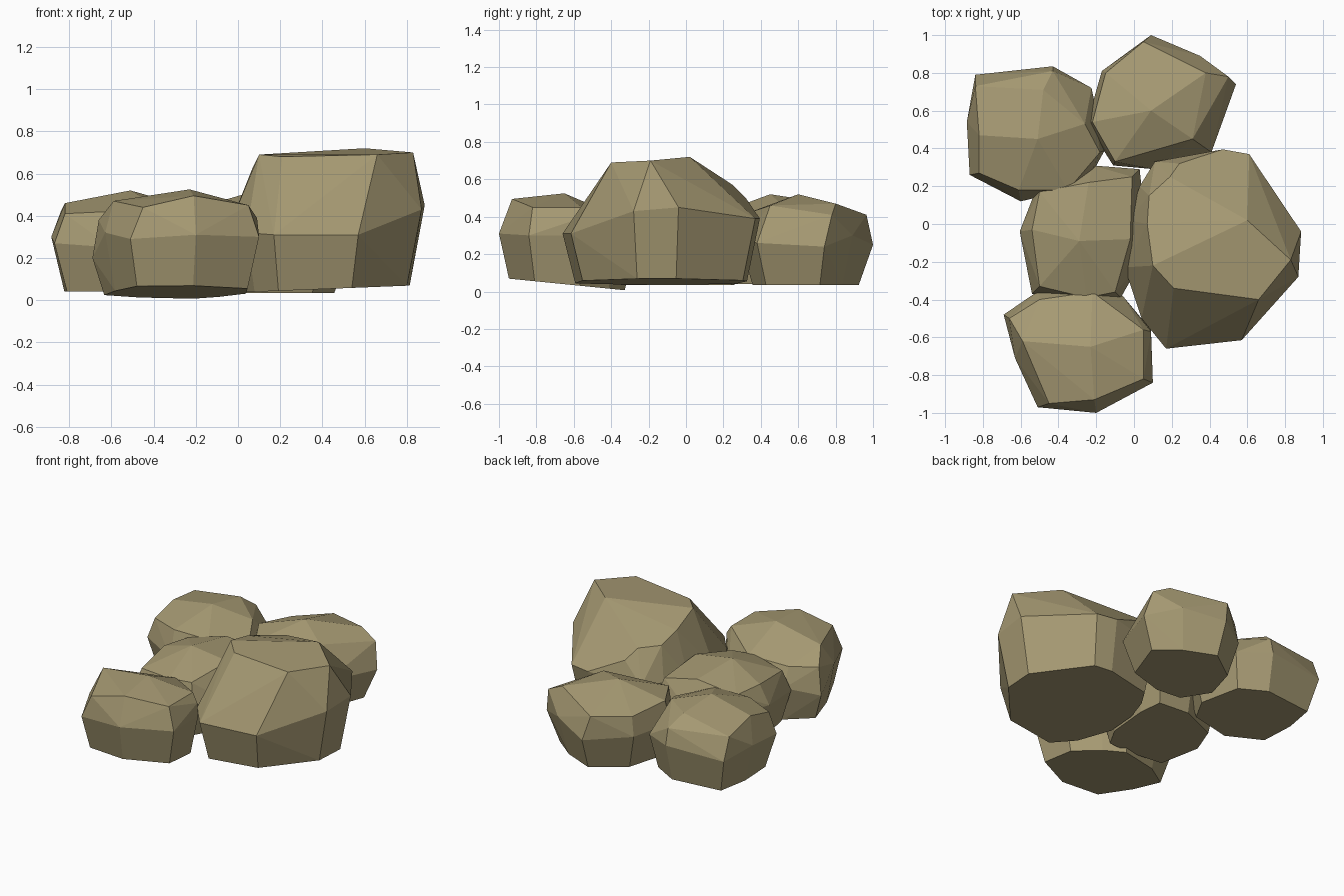
import bpy, bmesh
from math import radians

mat = bpy.data.materials.new("stone")
mat.diffuse_color = (0.38, 0.32, 0.17, 1)


def rock(name, belt, crown, shrink, base, tilt_x=0.0, tilt_y=0.0):
    """Faceted boulder: hull of a shrunken base ring, a belt ring and crown points."""
    cx = sum(p[0] for p in belt) / len(belt)
    cy = sum(p[1] for p in belt) / len(belt)
    foot = []
    for x, y, _ in belt:
        dx, dy = (x - cx) * shrink, (y - cy) * shrink
        foot.append((cx + dx, cy + dy, base + tilt_x * dx + tilt_y * dy))
    bm = bmesh.new()
    for p in foot + belt + crown:
        bm.verts.new(p)
    hull = bmesh.ops.convex_hull(bm, input=bm.verts[:])
    loose = {v for v in hull["geom_interior"] + hull["geom_unused"]
             if isinstance(v, bmesh.types.BMVert)}
    bmesh.ops.delete(bm, geom=list(loose), context='VERTS')
    # merge nearly flat triangles into larger facets
    bmesh.ops.dissolve_limit(bm, angle_limit=radians(4), verts=bm.verts[:], edges=bm.edges[:])
    bmesh.ops.recalc_face_normals(bm, faces=bm.faces[:])
    me = bpy.data.meshes.new(name)
    bm.to_mesh(me)
    bm.free()
    me.materials.append(mat)
    ob = bpy.data.objects.new(name, me)
    bpy.context.collection.objects.link(ob)


# tall boulder on the right
rock("large_rock",
     [(.47, .395, .39), (.61, .37, .39), (.885, -.04, .45), (.87, -.28, .43),
      (.57, -.615, .31), (.36, -.635, .30), (.17, -.66, .31), (.04, -.50, .32),
      (-.05, -.23, .33), (-.03, .02, .34), (.03, .20, .36), (.11, .33, .36)],
     [(.60, .02, .72), (.10, -.22, .69), (.21, -.34, .68), (.66, -.40, .69),
      (.83, -.19, .70), (.07, 0, .63), (.08, .15, .58), (.19, .25, .57),
      (.24, .32, .50)],
     .87, .05, .04)

# front boulder, its underside dipping to the ground at the back
rock("front_rock",
     [(-.69, -.48, .20), (-.50, -.35, .25), (-.20, -.28, .22), (-.06, -.38, .25),
      (.09, -.56, .30), (.1, -.84, .30), (-.20, -1.0, .31), (-.51, -.97, .29),
      (-.63, -.71, .32)],
     [(-.45, -.95, .44), (-.21, -.93, .495), (.05, -.82, .45), (-.59, -.62, .47),
      (-.23, -.65, .525), (.05, -.56, .45), (.09, -.57, .39), (-.66, -.50, .38),
      (-.50, -.40, .38), (-.22, -.36, .40)],
     .86, .036, 0, -.1)

# middle boulder
rock("middle_rock",
     [(-.605, -.04, .28), (-.52, .18, .28), (-.22, .31, .28), (.03, .29, .28),
      (.05, .10, .28), (.02, -.23, .28), (-.07, -.39, .26), (-.25, -.40, .26),
      (-.54, -.37, .24)],
     [(-.54, -.03, .41), (-.50, .17, .40), (-.29, -.09, .50), (-.24, .22, .46),
      (-.01, .25, .42), (-.02, -.08, .46), (-.10, -.36, .40), (-.25, -.39, .40),
      (-.50, -.33, .38)],
     .86, .035)

# back left boulder
rock("left_rock",
     [(-.84, .79, .27), (-.43, .835, .29), (-.225, .72, .27), (-.20, .58, .26),
      (-.155, .39, .28), (-.26, .20, .26), (-.60, .12, .25), (-.87, .26, .27),
      (-.885, .54, .30)],
     [(-.84, .73, .42), (-.48, .71, .48), (-.26, .53, .45), (-.18, .38, .39),
      (-.51, .45, .52), (-.82, .47, .46), (-.82, .27, .41), (-.61, .18, .42),
      (-.35, .18, .42), (-.43, .81, .40)],
     .84, .04)

# back boulder
rock("back_rock",
     [(.09, 1.0, .25), (.35, .89, .30), (.54, .74, .24), (.41, .38, .26),
      (.11, .29, .27), (-.11, .31, .27), (-.25, .53, .28), (-.17, .81, .27)],
     [(.05, .965, .41), (.38, .80, .47), (.50, .78, .41), (.09, .60, .52),
      (-.22, .54, .43), (.31, .45, .46), (-.10, .33, .42), (-.15, .80, .40)],
     .8, .035)
